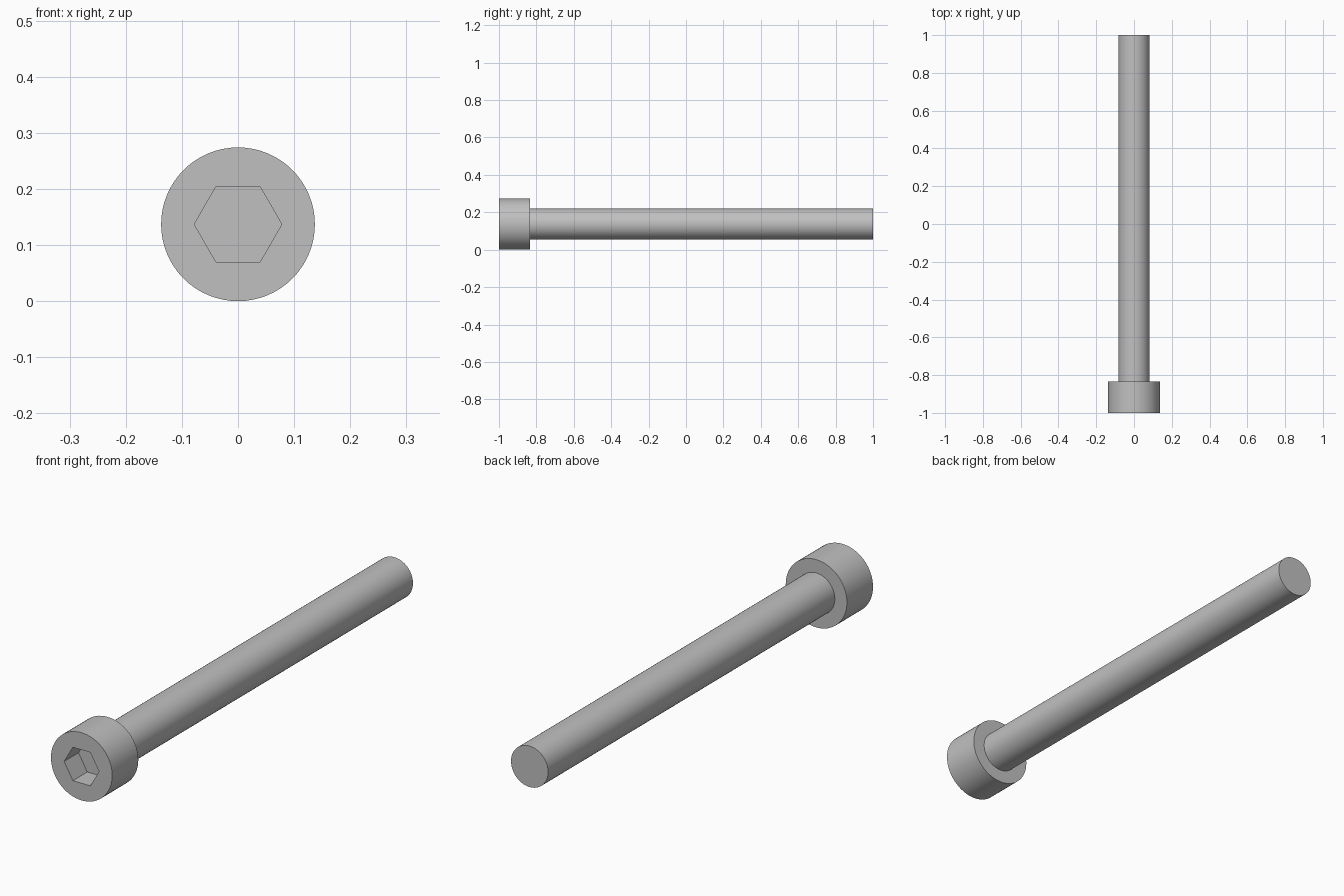
import bpy
from math import pi, radians

cube = bpy.data.objects.get("Cube")
if cube:
    bpy.data.objects.remove(cube, do_unlink=True)

HEAD_RADIUS = 0.137
SHANK_RADIUS = 0.083
HEAD_BACK = -0.833
SOCKET_FLOOR = -0.908

# Plain grey steel
steel = bpy.data.materials.new("grey steel")
steel.use_nodes = True
grey = (0.53, 0.53, 0.53, 1)
steel.diffuse_color = grey
steel.node_tree.nodes["Principled BSDF"].inputs["Base Color"].default_value = grey


def rod(name, sides, radius, y0, y1, roll=0):
    """Cylinder or prism along y, centred on the screw's axis."""
    bpy.ops.mesh.primitive_cylinder_add(
        vertices=sides, radius=radius, depth=y1 - y0,
        location=(0, (y0 + y1) / 2, HEAD_RADIUS), rotation=(pi / 2, roll, 0))
    obj = bpy.context.object
    obj.name = obj.data.name = name
    obj.data.materials.append(steel)
    return obj


def smooth(obj):
    bpy.ops.object.select_all(action='DESELECT')
    obj.select_set(True)
    bpy.context.view_layer.objects.active = obj
    bpy.ops.object.shade_smooth_by_angle(angle=radians(30))


# Shank, seated a little way into the head
shank = rod("shank", 64, SHANK_RADIUS, HEAD_BACK - 0.02, 1)
smooth(shank)

# Head with a hexagonal socket, corners pointing sideways
head = rod("head", 64, HEAD_RADIUS, -1, HEAD_BACK)
cutter = rod("socket_cutter", 6, 0.078, -1.1, SOCKET_FLOOR, roll=pi / 6)
cut = head.modifiers.new("socket", 'BOOLEAN')
cut.operation = 'DIFFERENCE'
cut.solver = 'EXACT'
cut.object = cutter
bpy.context.view_layer.objects.active = head
bpy.ops.object.modifier_apply(modifier=cut.name)
bpy.data.objects.remove(cutter, do_unlink=True)
smooth(head)
